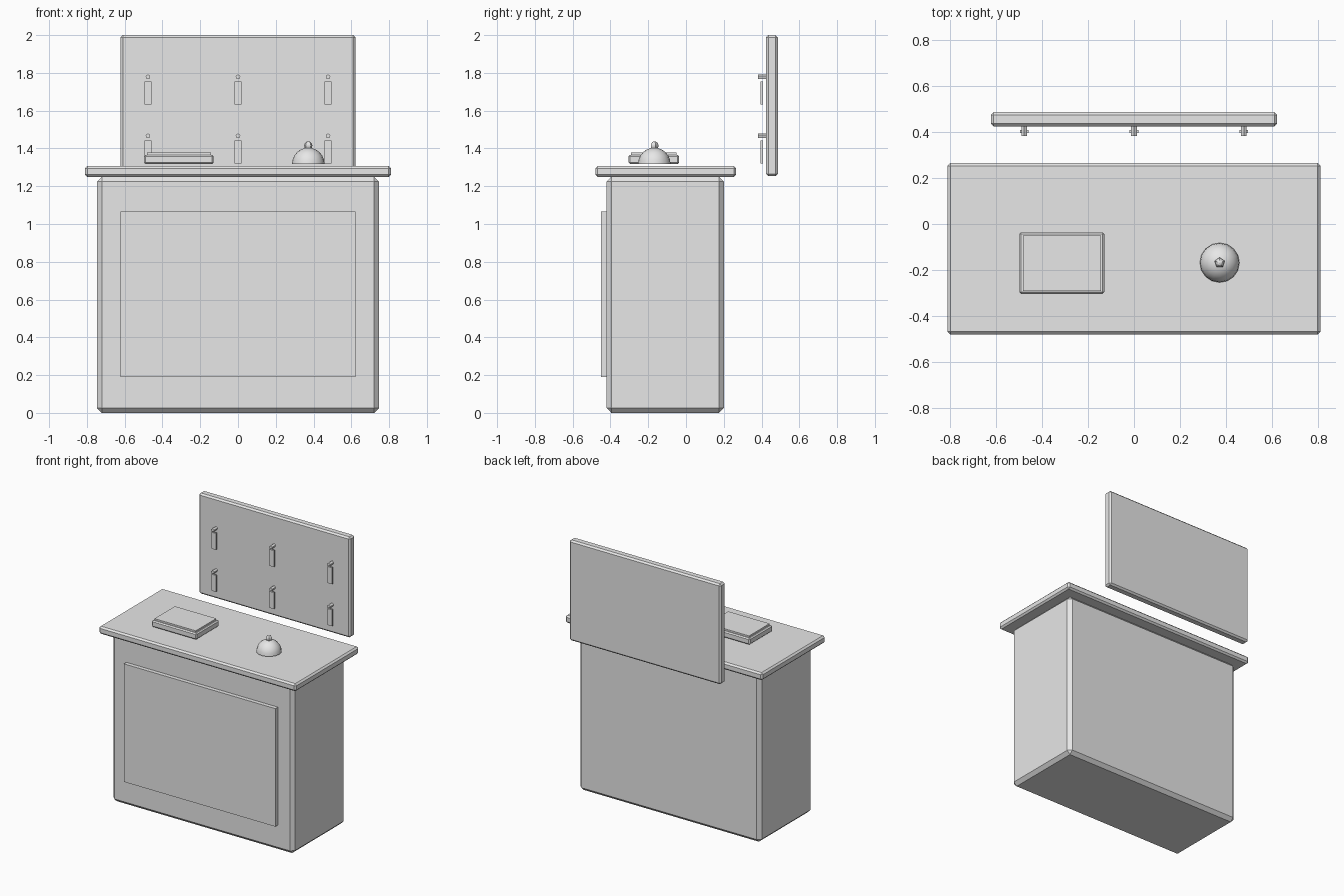
import bpy
import bmesh
from math import sin, cos, pi, radians
from mathutils import Matrix

old = bpy.data.objects.get("Cube")
if old:
    bpy.data.objects.remove(old, do_unlink=True)

grey = bpy.data.materials.new("plain grey")
grey.use_nodes = True
grey.diffuse_color = (0.8, 0.8, 0.8, 1)
grey.node_tree.nodes["Principled BSDF"].inputs["Base Color"].default_value = (0.8, 0.8, 0.8, 1)


def finish(name, bm):
    bmesh.ops.recalc_face_normals(bm, faces=bm.faces)
    mesh = bpy.data.meshes.new(name)
    bm.to_mesh(mesh)
    bm.free()
    mesh.materials.append(grey)
    obj = bpy.data.objects.new(name, mesh)
    bpy.context.collection.objects.link(obj)
    return obj


def box(name, x, y, z, chamfer=0):
    """Box from three (low, high) ranges, with optional chamfered edges."""
    bm = bmesh.new()
    ranges = (x, y, z)
    size = [b - a for a, b in ranges]
    centre = [(a + b) / 2 for a, b in ranges]
    bmesh.ops.create_cube(bm, size=1, matrix=Matrix.Translation(centre) @ Matrix.Diagonal((*size, 1)))
    if chamfer:
        bmesh.ops.bevel(bm, geom=bm.edges[:], offset=chamfer, segments=1, affect='EDGES')
    return finish(name, bm)


def lathe(name, profile, centre, sides):
    """Spin an (r, z) profile about the vertical; r = 0 closes to a point."""
    bm = bmesh.new()
    rings = []
    for r, z in profile:
        count = sides if r > 1e-5 else 1
        angles = [pi / 2 + 2 * pi * i / sides for i in range(count)]
        rings.append([bm.verts.new((centre[0] + r * cos(a), centre[1] + r * sin(a), centre[2] + z))
                      for a in angles])
    for low, high in zip(rings, rings[1:]):
        for i in range(sides):
            j = (i + 1) % sides
            corners = [low[i % len(low)], low[j % len(low)], high[j % len(high)], high[i % len(high)]]
            bm.faces.new(list(dict.fromkeys(corners)))
    return finish(name, bm)


# Counter
box("counter_body", (-0.746, 0.746), (-0.42, 0.2), (0, 1.25), 0.025)
box("front_panel", (-0.622, 0.622), (-0.45, -0.40), (0.19, 1.066))
box("countertop", (-0.81, 0.81), (-0.48, 0.265), (1.25, 1.306), 0.012)

# Ledger lying on the counter
box("book_cover", (-0.498, -0.129), (-0.304, -0.036), (1.318, 1.366), 0.008)
box("book_page", (-0.483, -0.144), (-0.29, -0.05), (1.36, 1.378))

# Service bell
bell = (0.372, -0.168, 1.318)
R = 0.086
arc = [(R * cos(pi / 2 * i / 6), R * sin(pi / 2 * i / 6)) for i in range(7)]
dome = lathe("bell_dome", [(0, 0)] + arc, bell, 16)
for o in bpy.context.selected_objects:
    o.select_set(False)
dome.select_set(True)
bpy.context.view_layer.objects.active = dome
bpy.ops.object.shade_smooth_by_angle(angle=radians(35))
k = 0.023
ball = [(k * sin(pi * i / 6), -k * cos(pi * i / 6)) for i in range(7)]
lathe("bell_knob", ball, (bell[0], bell[1], 1.415), 5)

# Hanging board with two rows of pegs and tags
box("key_board", (-0.622, 0.622), (0.424, 0.486), (1.254, 2), 0.012)
for row, z in (("upper", 1.779), ("lower", 1.467)):
    for side, x in (("right", -0.477), ("middle", 0), ("left", 0.477)):
        peg = lathe(f"{row}_{side}_peg", [(0, 0), (0.013, 0), (0.013, 0.046), (0, 0.046)], (0, 0, 0), 5)
        peg.data.transform(Matrix.Translation((x, 0.428, z)) @ Matrix.Rotation(pi / 2, 4, 'X'))
        box(f"{row}_{side}_tag", (x - 0.019, x + 0.019), (0.395, 0.408), (z - 0.146, z - 0.024))
